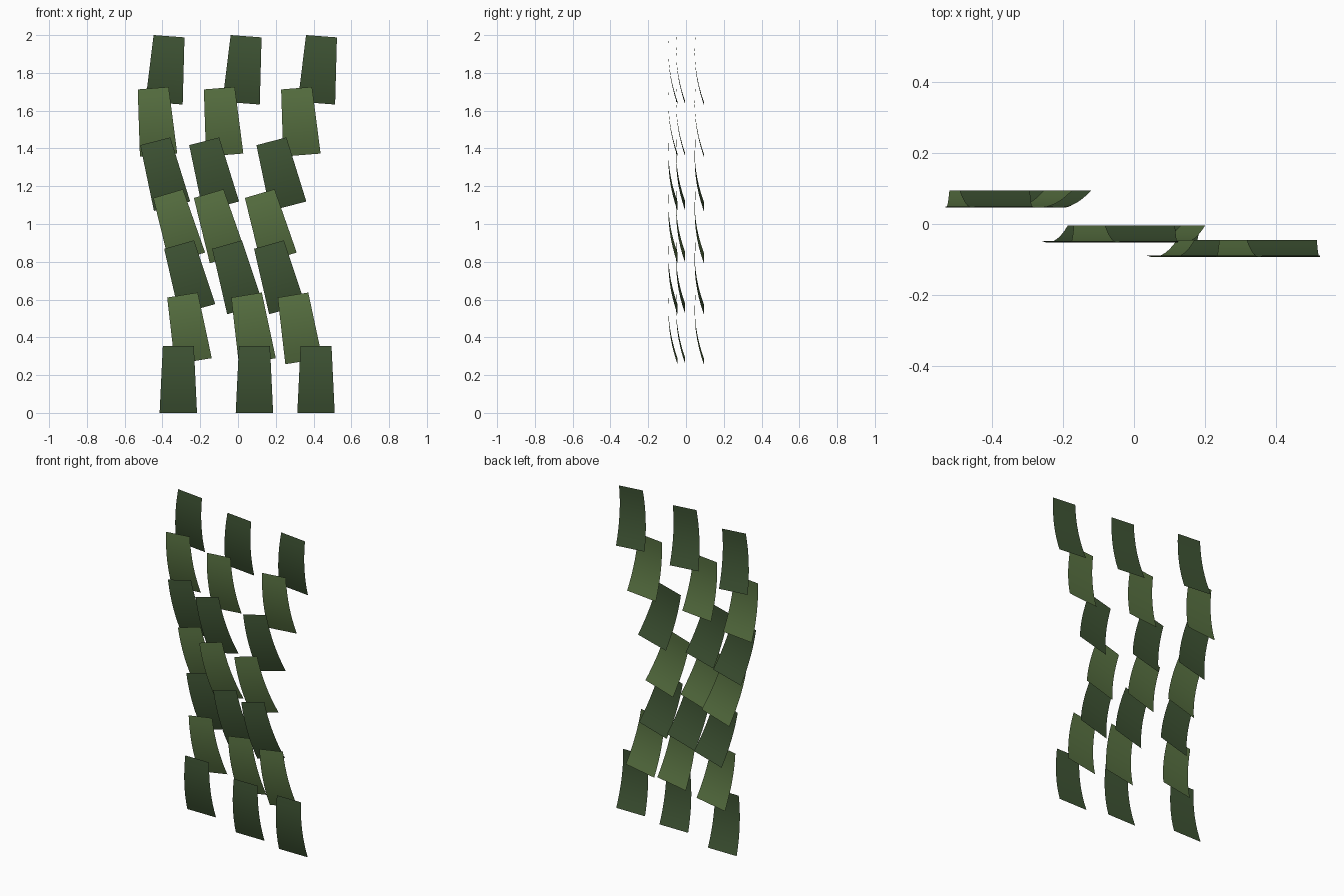
import bpy
from math import radians, sin, cos

if "Cube" in bpy.data.objects:
    bpy.data.objects.remove(bpy.data.objects["Cube"])

LENGTH, TOP_W, BOTTOM_W = 0.355, 0.164, 0.198
STEPS = 8


def material(name, color):
    m = bpy.data.materials.new(name)
    m.diffuse_color = (*color, 1)
    m.use_nodes = True
    m.node_tree.nodes["Principled BSDF"].inputs["Base Color"].default_value = m.diffuse_color
    return m


dark = material("dark_green", (0.05, 0.09, 0.035))
light = material("light_green", (0.1, 0.17, 0.055))


def blade(name, x, y, z, angle, mat):
    """Thin tapered sheet hung from its top edge, its lower end curling back."""
    a = radians(angle)
    verts, faces = [], []
    for i in range(STEPS + 1):
        t = i / STEPS
        half = (TOP_W + (BOTTOM_W - TOP_W) * t) / 2
        curl = 0.048 * ((t - 0.22) / 0.78) ** 2
        for u in (-half, half):
            v = -LENGTH * t
            verts.append((x + u * cos(a) - v * sin(a), y + curl, z + u * sin(a) + v * cos(a)))
        if i:
            k = 2 * i
            faces.append((k - 2, k, k + 1, k - 1))
    me = bpy.data.meshes.new(name)
    me.from_pydata(verts, [], faces)
    me.materials.append(mat)
    for p in me.polygons:
        p.use_smooth = True
    bpy.context.collection.objects.link(bpy.data.objects.new(name, me))


# Row heights and tilts, shared by all strands, from top to bottom
heights = [1.994, 1.719, 1.438, 1.161, 0.891, 0.624, 0.355]
tilts = [-4.3, 4.6, 14.5, 16.5, 15.7, 9.3, 0]

# Swaying strands: front y and the x of each blade's top edge
strands = {
    "left": (0.046, [-0.365, -0.449, -0.438, -0.370, -0.312, -0.294, -0.316]),
    "middle": (-0.052, [0.043, -0.099, -0.179, -0.155, -0.058, 0.045, 0.087]),
    "right": (-0.093, [0.442, 0.310, 0.177, 0.115, 0.164, 0.291, 0.413]),
}

for side, (y, xs) in strands.items():
    for i, (x, z, tilt) in enumerate(zip(xs, heights, tilts)):
        # the image tilt leans the lower end to +x
        blade(f"{side}_blade_{i + 1}", x, y, z, tilt, light if i % 2 else dark)
